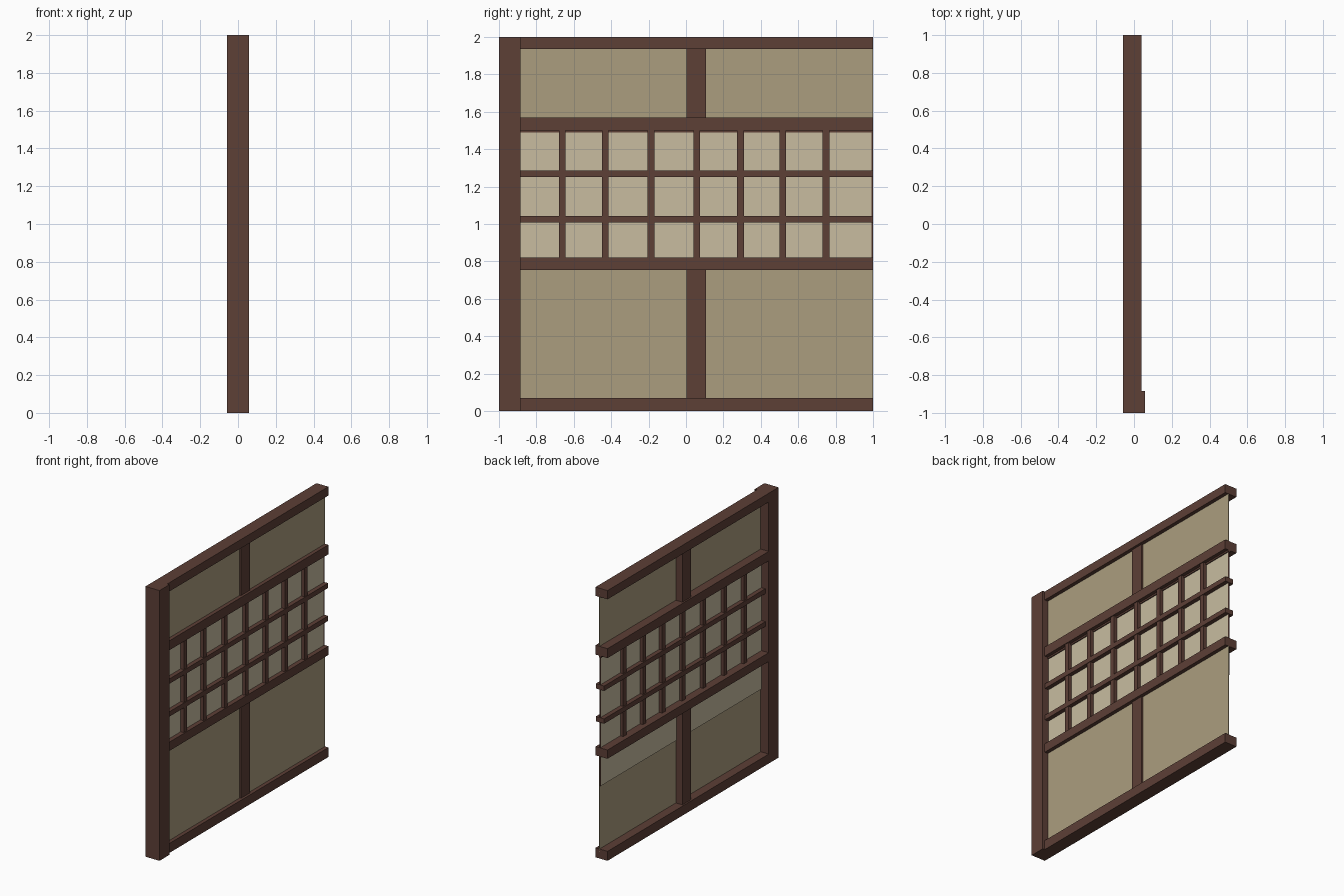
import bpy

if "Cube" in bpy.data.objects:
    bpy.data.objects.remove(bpy.data.objects["Cube"])


def material(name, rgb):
    m = bpy.data.materials.new(name)
    m.diffuse_color = (*rgb, 1.0)
    m.use_nodes = True
    m.node_tree.nodes["Principled BSDF"].inputs["Base Color"].default_value = m.diffuse_color
    return m


WOOD = material("dark_wood", (0.109, 0.050, 0.037))
TAN = material("tan_panel", (0.407, 0.337, 0.209))
PAPER = material("pale_paper", (0.578, 0.503, 0.352))


def box(name, x, y, z, mat):
    """Box from (min, max) ranges on each axis."""
    bpy.ops.mesh.primitive_cube_add(size=1)
    o = bpy.context.object
    o.name = name
    for v in o.data.vertices:
        v.co = [r[0] if c < 0 else r[1] for c, r in zip(v.co, (x, y, z))]
    o.data.materials.append(mat)
    return o


EDGE = -0.885            # inner face of the post
SPAN = (EDGE, 1.0)       # width covered by rails and panels

# end post
box("post", (-0.0575, 0.0575), (-1.0, EDGE), (0.0, 2.0), WOOD)

# main horizontal rails
rails = {"bottom_rail": (0.0, 0.07), "lower_rail": (0.755, 0.82),
         "upper_rail": (1.50, 1.57), "top_rail": (1.935, 2.0)}
for name, z in rails.items():
    box(name, (-0.0575, 0.04), SPAN, z, WOOD)

# centre stiles above and below the lattice
for name, z in (("lower_stile", (0.07, 0.755)), ("upper_stile", (1.57, 1.935))):
    box(name, (-0.045, 0.022), (0.003, 0.107), z, WOOD)

# solid tan panels
box("lower_panel", (0.008, 0.012), SPAN, (0.04, 0.79), TAN)
box("upper_panel", (0.008, 0.012), SPAN, (1.53, 1.96), TAN)

# paper sheet, hanging down behind the lower panel, with its end trim
box("paper_sheet", (0.002, 0.007), (EDGE, 0.992), (0.535, 1.52), PAPER)
box("paper_end_trim", (0.002, 0.007), (0.992, 1.0), (0.535, 1.52), WOOD)
box("paper_top_trim", (-0.005, 0.014), SPAN, (1.488, 1.50), WOOD)

# lattice bars
for i, y in enumerate((-0.662, -0.432, -0.187, 0.058, 0.292, 0.517, 0.748)):
    box(f"lattice_upright_{i + 1}", (-0.022, 0.034), (y - 0.018, y + 0.018),
        (0.82, 1.50), WOOD)
for i, z in enumerate((1.025, 1.268)):
    box(f"lattice_crossbar_{i + 1}", (-0.03, 0.038), SPAN,
        (z - 0.018, z + 0.018), WOOD)
